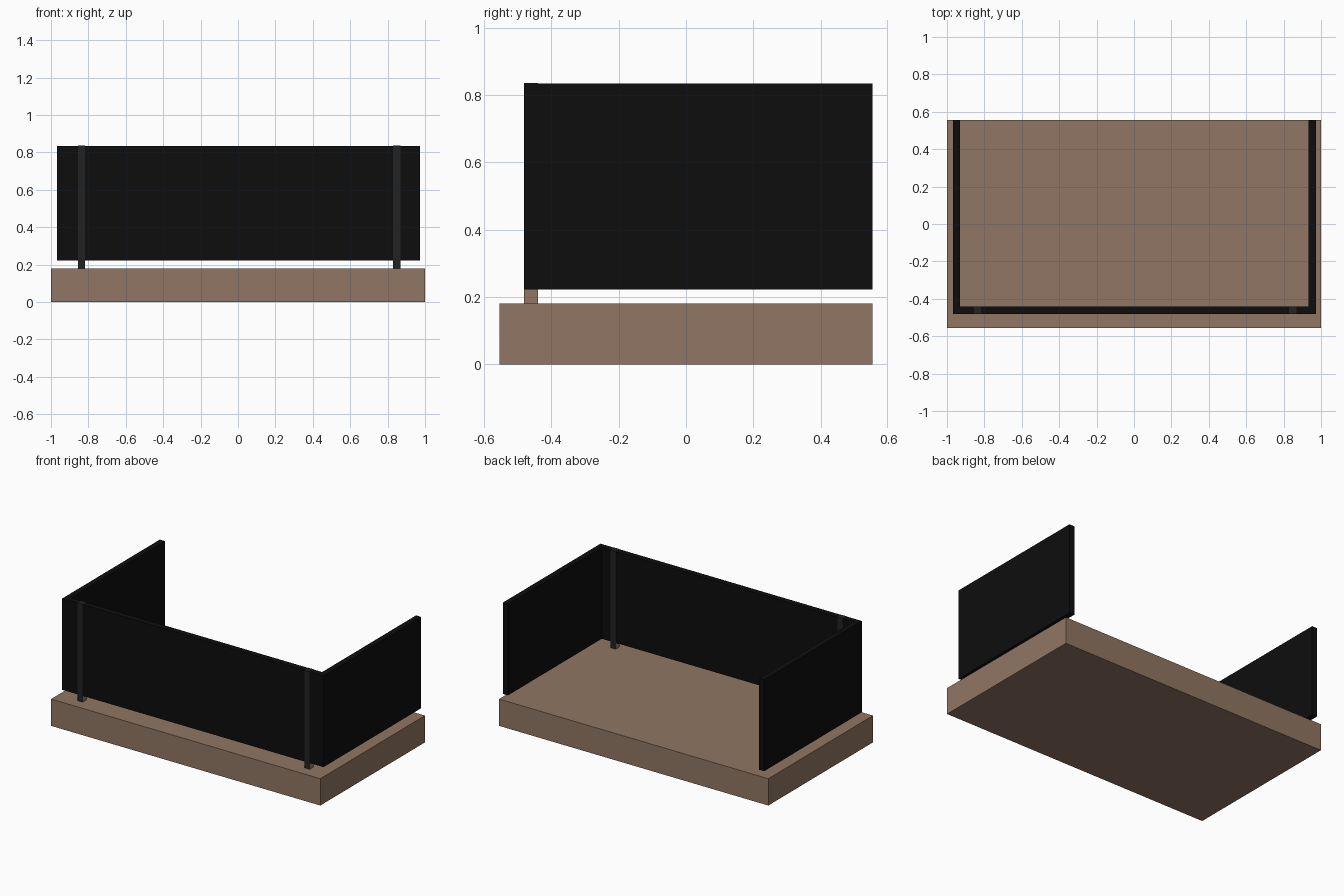
import bpy, bmesh
from mathutils import Vector

if "Cube" in bpy.data.objects:
    bpy.data.objects.remove(bpy.data.objects["Cube"])


def material(name, color):
    m = bpy.data.materials.new(name)
    m.diffuse_color = (*color, 1)
    m.use_nodes = True
    m.node_tree.nodes["Principled BSDF"].inputs["Base Color"].default_value = m.diffuse_color
    return m


brown = material("earth_brown", (0.28, 0.18, 0.125))
black = material("panel_black", (0.004, 0.004, 0.004))
grey = material("post_grey", (0.016, 0.016, 0.016))


def box(name, lo, hi, *mats):
    """Axis-aligned box between two corners; a second material goes on the x sides."""
    lo, hi = Vector(lo), Vector(hi)
    bm = bmesh.new()
    bmesh.ops.create_cube(bm, size=1)
    bmesh.ops.scale(bm, vec=hi - lo, verts=bm.verts)
    bmesh.ops.translate(bm, vec=(lo + hi) / 2, verts=bm.verts)
    bm.normal_update()
    if len(mats) > 1:
        for f in bm.faces:
            f.material_index = int(abs(f.normal.x) > 0.5)
    me = bpy.data.meshes.new(name)
    bm.to_mesh(me)
    bm.free()
    for m in mats:
        me.materials.append(m)
    ob = bpy.data.objects.new(name, me)
    bpy.context.collection.objects.link(ob)
    return ob


FRONT, INNER, BACK = -0.481, -0.441, 0.555
LOW, TOP = 0.222, 0.835
LEFT, RIGHT, THICK = -0.969, 0.972, 0.038

# Ground slab
box("base_slab", (-1, -0.555, 0), (1, 0.555, 0.18), brown)

# Three raised panels forming a U open to the back
box("front_panel", (LEFT + THICK, FRONT, LOW), (RIGHT - THICK, INNER, TOP), black)
box("left_panel", (LEFT, FRONT, LOW), (LEFT + THICK, BACK, TOP), black)
box("right_panel", (RIGHT - THICK, FRONT, LOW), (RIGHT, BACK, TOP), black)

# Posts carrying the front panel, a hair proud of it so they stay visible
E = 0.001
for side, x in (("left", -0.856), ("right", 0.83)):
    box(side + "_post", (x, FRONT - E, 0.18), (x + 0.039, INNER + E, TOP + E), grey, brown)
